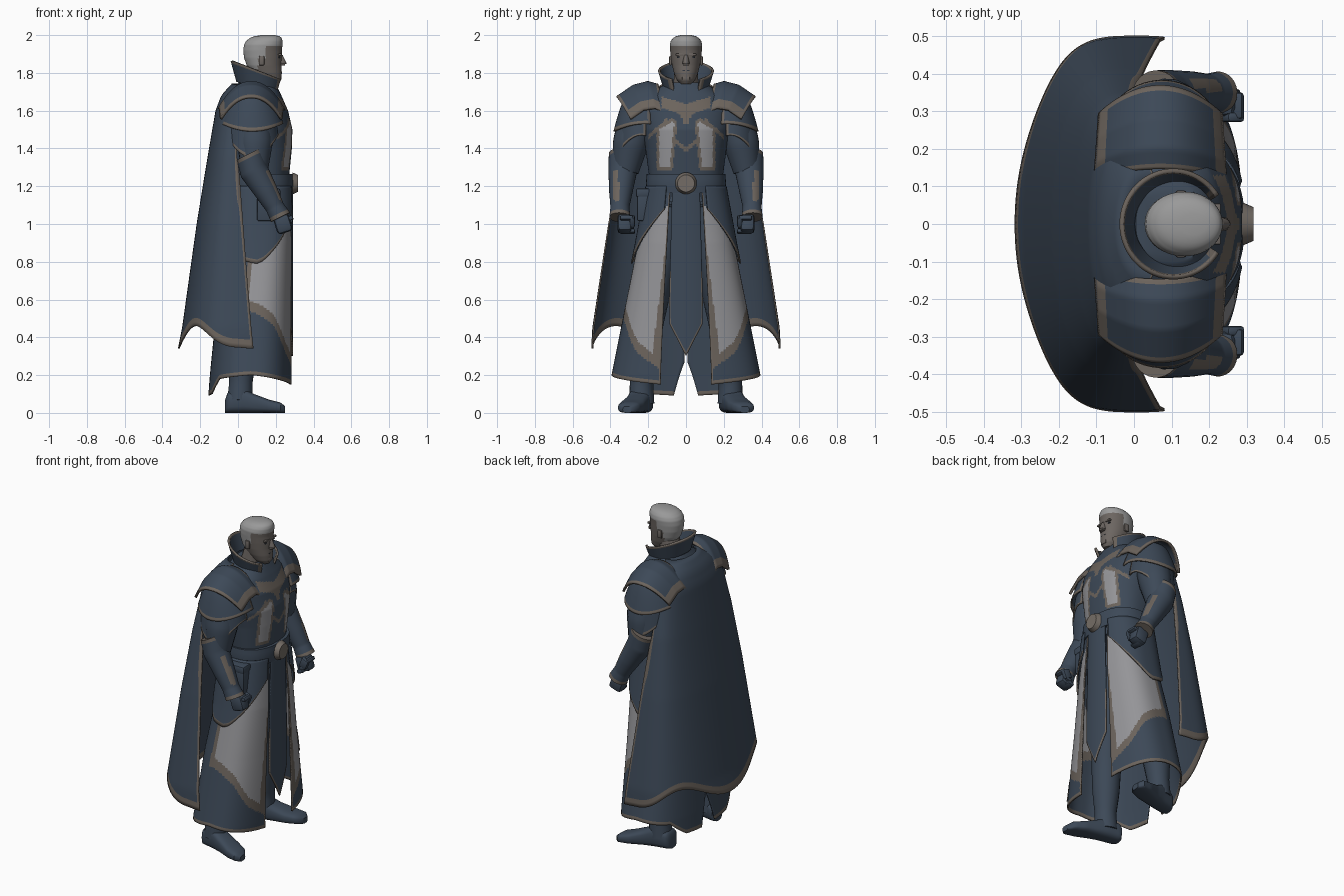
import bpy, bmesh, math
from mathutils import Vector
from math import sin, cos, pi, radians

if "Cube" in bpy.data.objects:
    bpy.data.objects.remove(bpy.data.objects["Cube"])

COLOURS = {"navy": (.046, .066, .096), "trim": (.150, .127, .108), "light_cloth": (.30, .30, .315),
           "hair": (.32, .32, .32), "skin": (.150, .132, .120), "dark": (.028, .036, .05),
           "buckle": (.175, .152, .132)}
MATS = {}
for k, c in COLOURS.items():
    MATS[k] = bpy.data.materials.new(k)
    MATS[k].diffuse_color = (*c, 1)
IDX = {k: i for i, k in enumerate(COLOURS)}


def finish(name, bm, rule=None, thick=0):
    me = bpy.data.meshes.new(name)
    bm.to_mesh(me)
    bm.free()
    for m in MATS.values():
        me.materials.append(m)
    if isinstance(rule, str):
        for p in me.polygons:
            p.material_index = IDX[rule]
    ob = bpy.data.objects.new(name, me)
    bpy.context.collection.objects.link(ob)
    if thick:
        mod = ob.modifiers.new("thickness", 'SOLIDIFY')
        mod.thickness, mod.offset = thick, 0
    return ob


def sheet(name, f, nu, nv, rule="navy", closed=False, thick=.008, mirror=False):
    """Grid surface f(u, v); rule(u, v, centre) gives the colour of each face."""
    for s in ((1, -1) if mirror else (1,)):
        bm = bmesh.new()
        cols = nu if closed else nu + 1
        vs = []
        for j in range(nv + 1):
            row = []
            for i in range(cols):
                x, y, z = f(i / nu, j / nv)
                row.append(bm.verts.new((x, y * s, z)))
            vs.append(row)
        for j in range(nv):
            for i in range(nu):
                k = (i + 1) % cols
                fc = bm.faces.new((vs[j][i], vs[j][k], vs[j + 1][k], vs[j + 1][i]))
                c = rule if isinstance(rule, str) else rule((i + .5) / nu, (j + .5) / nv, fc.calc_center_median())
                fc.material_index = IDX[c]
        if closed:
            for row, ref in ((vs[0], vs[1]), (vs[-1], vs[-2])):
                mi = ref[0].link_faces[0].material_index
                bm.faces.new(row).material_index = mi
        bmesh.ops.recalc_face_normals(bm, faces=bm.faces)
        label = name if not mirror else name + ("_left" if s > 0 else "_right")
        finish(label, bm, None, 0 if closed else thick)


def table(rows, z):
    """Linear interpolation of rows sorted by rising first value."""
    if z <= rows[0][0]:
        return rows[0][1:]
    for a, b in zip(rows, rows[1:]):
        if z <= b[0]:
            t = (z - a[0]) / (b[0] - a[0])
            return [p + (q - p) * t for p, q in zip(a[1:], b[1:])]
    return rows[-1][1:]


def sp(v, e):
    return math.copysign(abs(v) ** e, v)


def body(name, rows, nu, nv, rule, e=1.0):
    """Closed stack of oval rings (z, centre x, half depth, half width)."""
    z0, z1 = rows[0][0], rows[-1][0]

    def f(u, v):
        z = z0 + (z1 - z0) * v
        cx, a, b = table(rows, z)
        t = 2 * pi * u
        return cx + a * sp(cos(t), e), b * sp(sin(t), e), z
    sheet(name, f, nu, nv, rule, closed=True)


def tube(name, pts, n=16, steps=16, rule="navy", mirror=True):
    """Round limb along points (x, y, z, radius)."""
    rows = [(i, *p) for i, p in enumerate(pts)]

    def f(u, v):
        x, y, z, r = table(rows, v * (len(pts) - 1))
        d = Vector(pts[-1][:3]) - Vector(pts[0][:3])
        q = d.to_track_quat('Z', 'Y')
        return Vector((x, y, z)) + q @ Vector((r * cos(2 * pi * u), r * sin(2 * pi * u), 0))
    sheet(name, f, n, steps, rule, closed=True, mirror=mirror)


def block(name, loc, size, colour, bevel=.01, rot=0):
    bm = bmesh.new()
    bmesh.ops.create_cube(bm, size=1)
    bmesh.ops.scale(bm, vec=size, verts=bm.verts)
    bmesh.ops.bevel(bm, geom=bm.edges[:], offset=bevel, segments=2, affect='EDGES', profile=.5)
    ob = finish(name, bm, colour)
    ob.location, ob.rotation_euler = loc, (0, rot, 0)


# torso with light chest strips, slanted trim and crescent collar plate
def torso_rule(u, v, c):
    y, z = abs(c.y), c.z
    if c.x > .13:
        top = 1.56 - .6 * abs(y - .075)
        if .066 + .1 * (1.5 - z) < y < .142 and 1.30 < z < top - .02:
            return "light_cloth"
        if .05 + .1 * (1.5 - z) < y < .156 and 1.285 < z < top:
            return "trim"
        if abs(z - 1.39 - .9 * y) < .012 and y < .06 or abs(z - 1.55 + .9 * (y - .1)) < .012 and .1 < y < .2:
            return "trim"
        if 1.57 + .35 * y < z < 1.635 + .3 * y and y < .13 or (y < .03 - .4 * (1.58 - z) and 1.53 < z < 1.6):
            return "trim"
    return "navy"
body("torso", [(1.12, .12, .15, .19), (1.25, .12, .15, .195), (1.4, .105, .18, .215), (1.5, .10, .188, .235),
               (1.6, .09, .175, .25), (1.68, .095, .135, .2), (1.75, .10, .095, .10)], 160, 100, torso_rule, .85)

# belt, buckle, pouch
body("belt", [(1.165, .125, .165, .208), (1.215, .125, .17, .212), (1.265, .125, .165, .208)], 48, 4, "navy", .85)
bm = bmesh.new()
bmesh.ops.create_cone(bm, cap_ends=True, segments=32, radius1=.058, radius2=.045, depth=.03)
ob = finish("buckle", bm, "buckle")
ob.location, ob.rotation_euler = (.303, 0, 1.215), (0, pi / 2, 0)
block("pouch", (.16, -.215, 1.10), (.12, .09, .17), "navy")
block("pouch_flap", (.16, -.218, 1.165), (.128, .096, .045), "navy")

# coat skirt: oval that widens downward, open in front and slit behind
SKIRT = [(.08, .065, .22, .395), (.2, .07, .215, .39), (.6, .09, .195, .31), (.9, .115, .172, .25), (1.2, .12, .155, .195)]


def skirt_point(phi, z, off=0):
    cx, a, b = table(SKIRT, z)
    t = radians(phi)
    return cx + (a + off) * sp(cos(t), .75), (b + off) * sp(sin(t), .8), z


def z_high(p):
    return table([(15, 1.13), (50, .97), (90, .80), (110, .82), (150, 1.0)], p)[0]


def z_low(p):
    return table([(15, .27), (40, .36), (65, .50), (95, .58)], p)[0]


def z_hem(p):
    return table([(15, .15), (90, .20), (135, .18), (155, .10), (180, .09)], p)[0]


def skirt_phi(u, v):
    a = 20 - 5 * v
    return a + (179.5 - 5.5 * max(0, v - .84) / .16 - a) * u


def skirt_rule(u, v, c):
    p = skirt_phi(u, v)
    z = c.z
    if z < z_hem(p) + .022 or u < .012:
        return "trim"
    if p < 102 and z_low(p) - .04 < z < z_high(p):
        inner = 18 + 7 * v < p < 96 and z > z_low(p) + .015
        return "light_cloth" if inner else "trim"
    return "navy"
sheet("coat_skirt", lambda u, v: skirt_point(skirt_phi(u, v), 1.2 + (z_hem(skirt_phi(u, v)) - 1.2) * v),
      110, 100, skirt_rule, mirror=True)


# hip flaps over the skirt
def flap(u, v):
    p = 24 + 126 * u
    return skirt_point(p, 1.2 + (z_high(p) - .01 - 1.2) * v, .016)
sheet("hip_flap", flap, 36, 20, lambda u, v, c: "trim" if v > .95 else "navy", mirror=True)


# pointed front tabard
def tabard(u, v):
    w = 2 * u - 1
    z = 1.18 + (.30 + .17 * abs(w) - 1.18) * v
    half = table([(.3, .085), (.6, .088), (1.2, .072)], z)[0]
    return .288 - .012 * w * w, w * half, z
sheet("front_tabard", tabard, 24, 40, lambda u, v, c: "trim" if v > .965 or (abs(2 * u - 1) > .91 and v > .6) else "navy")


# cape
CAPE = [(.3, 0, .322, .5), (.45, 0, .292, .492), (1.0, 0, .215, .408), (1.35, 0, .158, .345),
        (1.6, .01, .125, .285), (1.68, .04, .125, .22), (1.74, .07, .10, .12)]


def cape(u, v):
    w = 2 * u - 1
    t = w * radians(87 + 10 * v)
    z = 1.74 + (.40 - .06 * cos(2 * pi * w) - 1.74) * v
    cx, a, b = table(CAPE, z)
    return cx - a * sp(cos(t), .64), b * sp(sin(t), .95), z
sheet("cape", cape, 120, 60, lambda u, v, c: "trim" if v > .966 or abs(2 * u - 1) > .98 else "navy")


# standing collar, high behind and sloping to the front, with trimmed rim
def collar(u, v):
    t = radians(32 + 296 * u)
    r = .108 + .03 * v
    low, high = 1.715 - .04 * cos(t), 1.812 - .052 * cos(t)
    return .105 + r * cos(t), r * 1.03 * sin(t), low + (high - low) * v
sheet("collar", collar, 60, 20, lambda u, v, c: "trim" if v > .9 or u < .03 or u > .97 else "navy", thick=.012)


# shoulder plates: arched upper plate and two flared lower layers
def pauldron(u, v):
    w = 2 * u - 1
    y = .148 - .028 * w * w + (.198 + .02 * (1 - w * w)) * v - .025 * v * w * w
    z = table([(0, 1.735), (.25, 1.75), (.6, 1.73), (1, 1.67)], v)[0] - (.145 - .03 * v) * abs(w) ** 2.2
    return .07 + (.172 - .012 * v) * w, y, z
sheet("shoulder_plate", pauldron, 36, 30, lambda u, v, c: "trim" if u < .07 or u > .93 or v < .07 or v > .92 else "navy",
      thick=.014, mirror=True)


def layer(ztop, zside, zmid, r0, r1, cy):
    def f(u, v):
        t = radians(-100 + 200 * u)
        zb = zside + (zmid - zside) * cos(t) ** 2
        r = r0 + (r1 - r0) * v ** .7
        return .075 + r * .98 * sin(t), cy + r * cos(t), ztop + (zb - ztop) * v
    return f
edge = lambda u, v, c: "trim" if v > .88 or u < .03 or u > .97 else "navy"
sheet("upper_arm_plate", layer(1.67, 1.53, 1.49, .10, .165, .215), 36, 18, edge, mirror=True)
sheet("lower_arm_plate", layer(1.56, 1.47, 1.35, .12, .138, .235), 36, 20, edge, mirror=True)

# arms, gauntlets and fists
tube("upper_arm", [(.07, .24, 1.64, .06), (.08, .265, 1.53, .10), (.09, .295, 1.42, .095), (.09, .32, 1.28, .07)])


def gauntlet_rule(u, v, c):
    if v < .05 or v > .92:
        return "trim"
    if .3 < v < .72 and abs(c.y) > .355 and c.x > .09 + .19 * v:
        return "trim"
    return "navy"
tube("gauntlet", [(.06, .335, 1.37, .074), (.085, .335, 1.28, .076), (.15, .345, 1.17, .062), (.195, .35, 1.09, .05),
                  (.225, .35, 1.035, .056)], 28, 36, gauntlet_rule)
for s, side in ((1, "left"), (-1, "right")):
    block("fist_" + side, (.238, s * .325, 1.0), (.085, .075, .095), "navy", .02, -.3)
    block("thumb_" + side, (.262, s * .285, 1.015), (.05, .028, .06), "navy", .01, .4)
    for i in range(4):
        block(f"finger_{side}_{i + 1}", (.272 - i * .012, s * (.315 - i * .003), 1.03 - i * .023),
              (.04, .07, .024), "navy", .008, -.3)

# legs, boots
tube("leg", [(.01, .235, .06, .068), (.015, .235, .16, .062), (.02, .225, .3, .078), (.03, .21, .45, .085),
             (.08, .13, .85, .095), (.1, .09, 1.1, .09)], 18, 24)
FOOT = [(0, -.068, .225, .035, .07), (.1, -.055, .227, .055, .11), (.35, .03, .243, .06, .13), (.5, .085, .258, .06, .10),
        (.75, .165, .285, .065, .07), (.92, .225, .305, .055, .055), (1, .25, .31, .025, .035)]


def foot(u, v):
    x, y, w, h = table(FOOT, v)
    t = 2 * pi * u
    return x, y + w * sp(cos(t), .75), .5 * h + .5 * h * sp(sin(t), .6)
sheet("boot", foot, 24, 24, "navy", closed=True, mirror=True)


# neck, head and hair
tube("neck", [(.09, 0, 1.66, .075), (.12, 0, 1.82, .06)], mirror=False, rule="skin")


def head_rule(u, v, c):
    if c.z > 1.945 or (c.x < .15 and c.z > 1.875) or (c.x < .105 and c.z > 1.82):
        return "hair"
    return "skin"
body("head", [(1.742, .175, .04, .03), (1.765, .168, .062, .05), (1.80, .152, .08, .064), (1.84, .138, .092, .074),
              (1.88, .132, .10, .08), (1.92, .13, .102, .084), (1.95, .134, .102, .086), (1.97, .14, .096, .08),
              (1.987, .148, .082, .066), (1.996, .155, .06, .048), (2.0, .16, .035, .028)], 44, 50, head_rule, .97)


def nose(u, v):
    t = pi * (u - .5)
    w = .009 + .009 * v
    return .222 + (.012 + .022 * v) * cos(t), w * sin(t), 1.895 - .047 * v
sheet("nose", nose, 8, 5, "skin", thick=.004)
block("nose_base", (.235, 0, 1.845), (.03, .034, .014), "skin", .005)
block("chin", (.215, 0, 1.773), (.03, .045, .032), "skin", .01)
block("mouth", (.228, 0, 1.812), (.006, .038, .005), "dark", .001)
for s, side in ((1, "left"), (-1, "right")):
    block("brow_" + side, (.222, s * .034, 1.897), (.018, .042, .012), "skin", .004)
    block("eye_" + side, (.219, s * .034, 1.882), (.009, .026, .008), "dark", .002)
    block("ear_" + side, (.125, s * .082, 1.865), (.03, .014, .05), "skin", .006)

bpy.ops.object.select_all(action='SELECT')
bpy.context.view_layer.objects.active = bpy.data.objects["torso"]
bpy.ops.object.shade_smooth_by_angle(angle=radians(40))

for m in bpy.data.materials:
    if m.users and not m.is_grease_pencil:
        m.use_nodes = True
        m.node_tree.nodes["Principled BSDF"].inputs["Base Color"].default_value = m.diffuse_color
